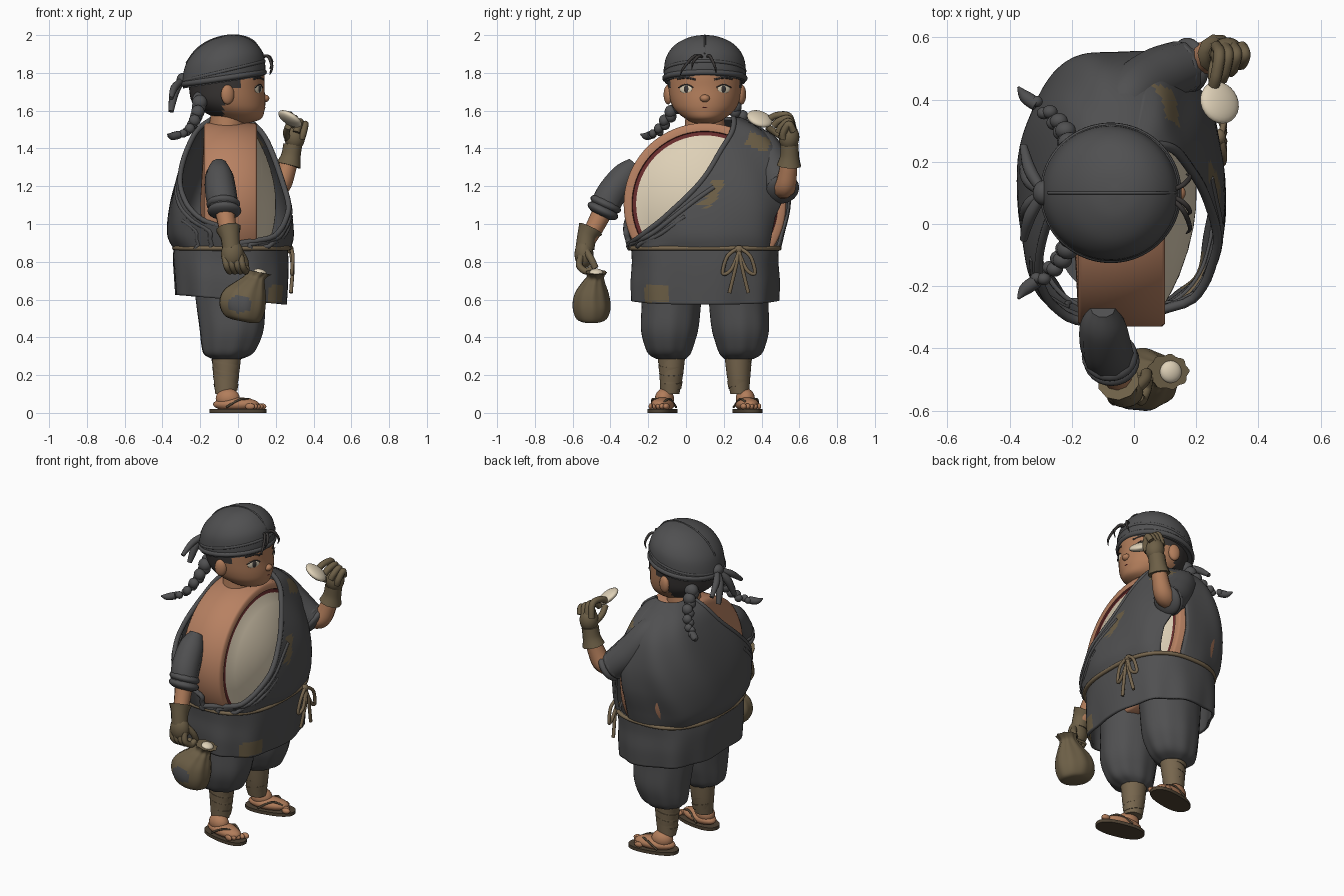
import bpy, bmesh, math
from mathutils import Matrix, Vector, Euler

if "Cube" in bpy.data.objects:
    bpy.data.objects.remove(bpy.data.objects["Cube"])


def material(name, *rgb):
    col = [(c / 255) ** 2.2 for c in rgb] + [1]
    m = bpy.data.materials.new(name)
    m.use_nodes = True
    m.diffuse_color = col
    m.node_tree.nodes["Principled BSDF"].inputs["Base Color"].default_value = col
    return m


CLOTH = material("charcoal_cloth", 81, 81, 82)
HAIR = material("dark_hair", 60, 57, 56)
SKIN = material("skin", 176, 124, 91)
WOOD = material("drum_wood", 182, 128, 98)
CREAM = material("cream_hide", 222, 208, 182)
RED = material("dark_red", 104, 48, 48)
LEATHER = material("olive_leather", 108, 95, 72)
WRAP = material("brown_wrap", 118, 102, 79)
SOLE = material("dark_sole", 80, 69, 55)
MID = 0.1  # body centre line in y


def build(name, verts, faces, mat, thick=0):
    me = bpy.data.meshes.new(name)
    me.from_pydata(verts, [], faces)
    bm = bmesh.new()
    bm.from_mesh(me)
    bmesh.ops.recalc_face_normals(bm, faces=bm.faces)
    bm.to_mesh(me)
    bm.free()
    me.materials.append(mat)
    me.polygons.foreach_set("use_smooth", [True] * len(me.polygons))
    me.set_sharp_from_angle(angle=math.radians(50))
    ob = bpy.data.objects.new(name, me)
    bpy.context.collection.objects.link(ob)
    if thick:
        mod = ob.modifiers.new("thickness", "SOLIDIFY")
        mod.thickness, mod.offset = thick, 0
    return ob


def paint(ob, mat, rule):
    ob.data.materials.append(mat)
    for p in ob.data.polygons:
        if rule(p.center):
            p.material_index = len(ob.data.materials) - 1


def spline(pts, steps, cyclic=False):
    """Smooth curve through points of any dimension."""
    n, out = len(pts), []
    pick = (lambda i: pts[i % n]) if cyclic else (lambda i: pts[min(max(i, 0), n - 1)])
    for i in range(n if cyclic else n - 1):
        for k in range(steps):
            t = k / steps
            out.append([b + t / 2 * (c - a + t * (2 * a - 5 * b + 4 * c - d + t * (3 * (b - c) + d - a)))
                        for a, b, c, d in zip(pick(i - 1), pick(i), pick(i + 1), pick(i + 2))])
    return out if cyclic else out + [list(pts[-1])]


def tube(name, pts, r, mat, cyclic=False, steps=6):
    """Round tube; each point may carry its own radius as a fourth value."""
    cu = bpy.data.curves.new(name, "CURVE")
    cu.dimensions, cu.bevel_depth, cu.bevel_resolution = "3D", 1, 3
    cu.use_fill_caps = True
    path = spline([tuple(p) if len(p) == 4 else (*p, r) for p in pts], steps, cyclic)
    sp = cu.splines.new("POLY")
    sp.points.add(len(path) - 1)
    sp.use_cyclic_u = cyclic
    for p, q in zip(sp.points, path):
        p.co, p.radius = (*q[:3], 1), q[3]
    tmp = bpy.data.objects.new(name, cu)
    me = bpy.data.meshes.new_from_object(tmp)
    bpy.data.objects.remove(tmp)
    me.materials.clear()
    me.materials.append(mat)
    me.polygons.foreach_set("use_smooth", [True] * len(me.polygons))
    ob = bpy.data.objects.new(name, me)
    bpy.context.collection.objects.link(ob)
    return ob


def ball(name, loc, size, mat, rot=(0, 0, 0)):
    bm = bmesh.new()
    bmesh.ops.create_uvsphere(bm, u_segments=24, v_segments=14, radius=1,
                              matrix=Matrix.LocRotScale(Vector(loc), Euler(rot), Vector(size)))
    me = bpy.data.meshes.new(name)
    bm.to_mesh(me)
    bm.free()
    ob = bpy.data.objects.new(name, me)
    bpy.context.collection.objects.link(ob)
    me.materials.append(mat)
    me.polygons.foreach_set("use_smooth", [True] * len(me.polygons))
    return ob


def oval(a, n):
    f = lambda v: math.copysign(abs(v) ** (2 / n), v)
    return f(math.cos(a)), f(math.sin(a))


def loft(name, prof, mat, n=2, seg=48, steps=5, shear=0, wave=0, caps=True, thick=0):
    """Stack of ovals (z, cx, cy, rx, ry)."""
    rings, verts, faces = spline(prof, steps), [], []
    for j, (z, cx, cy, rx, ry) in enumerate(rings):
        for i in range(seg):
            a = math.tau * i / seg
            c, s = oval(a, n)
            w = 1 + wave * math.sin(9 * a + 1) * j / len(rings)
            verts.append((cx + rx * c * w, cy + ry * s * w, z + shear * rx * c))
    for j in range(len(rings) - 1):
        for i in range(seg):
            k, i2 = j * seg, (i + 1) % seg
            faces.append((k + i, k + i2, k + seg + i2, k + seg + i))
    if caps:
        faces += [tuple(range(seg)), tuple(range(len(verts) - seg, len(verts)))]
    return build(name, verts, faces, mat, thick)


# drum torso, turned about the front-back axis
rim = [(-.2, .01, WOOD), (-.18, .38, WOOD), (-.18, .415, WOOD), (-.165, .43, WOOD), (.09, .43, WOOD),
       (.1, .42, WOOD), (.1, .387, RED), (.092, .383, RED), (.096, .364, CREAM)]
rim += [(.096 + .105 * (1 - q * q), .364 * q, CREAM) for q in (.85, .7, .5, .3, .15, .01)]
S = 80
verts = [(x, MID + r * math.cos(math.tau * i / S), 1.105 + r * math.sin(math.tau * i / S))
         for x, r, m in rim for i in range(S)]
faces = [(j * S + i, j * S + (i + 1) % S, (j + 1) * S + (i + 1) % S, (j + 1) * S + i)
         for j in range(len(rim) - 1) for i in range(S)]
drum = build("drum_torso", verts, faces, WOOD)
for m in (RED, CREAM):
    drum.data.materials.append(m)
for k, p in enumerate(drum.data.polygons):
    p.material_index = (WOOD, RED, CREAM).index(rim[k // S][2])

# one-shoulder robe: z, front x, back x, half width, front edge y, back edge y
shape = [(.87, .27, -.33, .39, -.33, -.33), (.95, .285, -.365, .41, -.22, -.34), (1.1, .27, -.355, .447, -.04, -.26),
         (1.25, .23, -.32, .447, .1, -.12), (1.4, .17, -.265, .395, .19, .03), (1.5, .125, -.21, .3, .25, .1),
         (1.56, .06, -.13, .18, .25, .13)]
N, FRONT, BACK, SPLIT, grid = 2.6, 46, 54, 1.24, []
for z, xf, xb, b, yf, yb in spline(shape, 8):
    ang = lambda y: math.asin(math.copysign(min(1, abs(y - MID) / b) ** (N / 2), y - MID))
    a0, a1, row = ang(yf), math.pi - ang(yb), []
    gap = max(0, min(1, (1.24 - z) / .2))  # side slit, closing towards the armpit
    angles = [a0 + (SPLIT - .28 * gap - a0) * i / FRONT for i in range(FRONT + 1)]
    angles += [a1 + (SPLIT + .12 * gap - a1) * (BACK - i) / BACK for i in range(BACK + 1)]
    for a in angles:
        c, s = oval(a, N)
        w = 1 + .014 * math.sin(8 * a + 9 * z)
        row.append(((xf + xb) / 2 + (xf - xb) / 2 * c * w, MID + b * s * w, z))
    grid.append(row)
W = FRONT + BACK + 2
faces = [(j * W + i, j * W + i + 1, (j + 1) * W + i + 1, (j + 1) * W + i)
         for j in range(len(grid) - 1) for i in range(W - 1) if i != FRONT or grid[j][i][2] > 1.23]
robe = build("robe", [v for row in grid for v in row], faces, CLOTH, .014)


def patch(y, z, half_long, half_wide, tilt):
    def rule(p):
        u, v = p.y - y, p.z - z
        c, s = math.cos(tilt), math.sin(tilt)
        return p.x > 0 and abs(u * c + v * s) < half_long and abs(v * c - u * s) < half_wide
    return rule


paint(robe, LEATHER, patch(.14, 1.16, .08, .03, 1.05))
paint(robe, LEATHER, patch(.38, 1.43, .06, .035, -.4))
for c, r, top in ((0, .015, len(grid)), (4, .014, 22), (8, .012, 14)):
    path = [row[c] for row in grid[:top][::-3]] + [row[-1 - c] for row in grid[:top][::3]]
    tube("robe_edge_fold", path, r, CLOTH, steps=3)

# skirt with side notches, rope belt and bow
skirt = loft("skirt", [(.89, -.035, MID, .292, .385), (.8, -.04, MID, .298, .38), (.7, -.04, MID, .293, .385),
                       (.6, -.04, MID, .285, .38)], CLOTH, N, 90, 6, -.09, .025, False, .015)
paint(skirt, LEATHER, patch(-.15, .63, .06, .045, 0))
belt = [(-.032 + .305 * oval(a, N)[0], MID + .395 * oval(a, N)[1], .872)
        for a in [math.tau * i / 40 for i in range(40)]]
tube("rope_belt", belt, .012, WRAP, True, 2)
ball("bow_knot", (.275, .28, .865), (.02, .025, .022), WRAP)
for s in (-1, 1):
    tube("bow_loop", [(.28, .28, .865), (.29, .28 + s * .06, .83), (.285, .28 + s * .085, .74),
                      (.29, .28 + s * .04, .76)], .01, WRAP, True)
    tube("bow_tail", [(.28, .28, .865), (.29, .28 + s * .015, .78), (.28, .28 + s * .05, .635)], .01, WRAP)

# legs, shin wraps, feet and sandals
for s, side in ((-1, "right"), (1, "left")):
    y = lambda d: MID + s * d
    loft(side + "_trouser", [(.8, -.04, y(.17), .2, .17), (.6, -.04, y(.177), .185, .158), (.45, -.035, y(.187), .17, .152),
                             (.36, -.045, y(.19), .15, .13), (.31, -.055, y(.188), .125, .108),
                             (.285, -.06, y(.18), .075, .075)], CLOTH, wave=.04)
    loft(side + "_shin_wrap", [(.31, -.06, y(.175), .078, .072), (.2, -.063, y(.178), .068, .062),
                               (.1, -.065, y(.185), .055, .05)], WRAP)
    for k in range(4):
        z = .13 + .045 * k
        loft(side + "_wrap_band", [(z, -.063, y(.18), .059 + .004 * k, .055 + .004 * k),
                                   (z + .035, -.063, y(.178), .066 + .004 * k, .06 + .004 * k)], WRAP, shear=.2 * s)
    parts = [loft(side + "_sandal", [(0, 0, 0, .152, .072), (.02, 0, 0, .152, .072)], SOLE, 2.4, steps=1),
             ball(side + "_foot", (-.01, 0, .045), (.125, .06, .038), SKIN),
             ball(side + "_ankle", (-.055, 0, .075), (.065, .05, .055), SKIN)]
    for k in range(5):
        parts.append(ball(side + "_toe", (.118 - .011 * k, s * (-.045 + .023 * k), .034),
                          (.026, .017 - .0015 * k, .017), SKIN))
    for e in (-1, 1):
        parts.append(tube(side + "_strap", [(.09, -s * .025, .055), (.03, e * .045, .074), (-.05, e * .064, .03)], .006, SOLE))
    for ob in parts:
        ob.location, ob.rotation_euler = (0, y(.225), 0), (0, 0, s * .2)

# head, hair and face
loft("neck", [(1.48, -.06, MID, .1, .11), (1.6, -.05, MID, .09, .1)], SKIN)
head = loft("head", [(1.53, -.01, MID, .05, .05), (1.555, .005, MID, .115, .1), (1.6, -.025, MID, .165, .155),
                     (1.65, -.05, MID, .195, .182), (1.72, -.06, MID, .2, .195), (1.8, -.07, MID, .21, .2),
                     (1.87, -.07, MID, .19, .19)], SKIN)
paint(head, HAIR, lambda p: p.x < -.08 or (p.z > 1.72 and p.x < .01))
ball("nose", (.142, MID, 1.665), (.024, .026, .02), SKIN)
tube("mouth", [(.129, MID - .035, 1.61), (.141, MID, 1.617), (.129, MID + .035, 1.61)], .004, RED)
for s, side in ((-1, "right"), (1, "left")):
    y = lambda d: MID + s * d
    turn = (0, 0, s * .53)
    ball(side + "_ear", (-.055, y(.195), 1.685), (.036, .022, .052), SKIN, (0, 0, -s * .3))
    ball(side + "_eye_white", (.108, y(.1), 1.715), (.007, .038, .024), CREAM, turn)
    ball(side + "_iris", (.112, y(.098), 1.715), (.007, .017, .02), HAIR, turn)
    tube(side + "_eyelid", [(.13, y(.062), 1.723), (.115, y(.1), 1.739), (.091, y(.14), 1.722)], .003, HAIR)
    tube(side + "_brow", [(.134, y(.05), 1.765), (.112, y(.1), 1.774), (.084, y(.145), 1.768)], .005, HAIR)
    # braid of alternating lobes
    path = spline([(-.2, y(.12), 1.66), (-.22, y(.19), 1.57), (-.27, y(.25), 1.49), (-.35, y(.31), 1.465)], 4)
    for k, p in enumerate(path[:-2]):
        r = .042 - .0022 * k
        ball(side + "_braid", (p[0], p[1] + .01 * (-1) ** k, p[2]), (r, r * .9, r), CLOTH)
    tube(side + "_braid_tip", [(*path[-3], .022), (*path[-1], .02), (-.372, y(.34), 1.475, .004)], 0, CLOTH)
    # head scarf tails
    for dy, dz, r in ((.15, -.1, .02), (.08, -.17, .024)):
        tube(side + "_scarf_tail", [(-.29, MID, 1.765, .015), (-.335, y(dy * .5), 1.765 + dz * .4, r),
                                    (-.355, y(dy), 1.765 + dz, r * .6)], 0, CLOTH)

# head scarf
loft("head_scarf", [(1.75, -.075, MID, .215, .212), (1.8, -.075, MID, .22, .217), (1.88, -.072, MID, .202, .206),
                    (1.945, -.07, MID, .15, .16), (1.985, -.065, MID, .08, .085), (1.998, -.06, MID, .01, .01)],
     CLOTH, shear=.15)
for z, tilt, r in ((1.772, .16, .016), (1.81, .26, .01)):
    tube("scarf_band", [(-.075 + .212 * math.cos(a), MID + .21 * math.sin(a), z + tilt * .2 * math.cos(a))
                        for a in [math.tau * i / 16 for i in range(16)]], r, CLOTH, True)
tube("scarf_seam", [(.132, MID, 1.9), (.082, MID, 1.968), (.015, MID, 1.996), (-.06, MID, 1.997), (-.145, MID, 1.973),
                    (-.22, MID, 1.924), (-.275, MID, 1.85)], .005, CLOTH)
ball("scarf_knot", (-.29, MID, 1.765), (.035, .04, .035), CLOTH)
for dy, z in ((-.13, 1.79), (-.07, 1.82), (.06, 1.8)):
    tube("hair_strand", [(.1, MID, 1.87, .006), (.155, MID + dy * .4, 1.89, .008),
                         (.18, MID + dy * .85, z + .04, .007), (.168, MID + dy, z, .002)], 0, HAIR)

# right arm hanging with a pouch
tube("right_sleeve", [(-.1, -.27, 1.32, .04), (-.1, -.32, 1.26, .073), (-.09, -.395, 1.16, .083), (-.075, -.435, 1.08, .078)],
     0, CLOTH)
for p in ((-.078, -.425, 1.105), (-.072, -.44, 1.07)):
    ball("right_cuff", p, (.09, .088, .035), CLOTH, (-.45, 0, 0))
tube("right_forearm", [(-.075, -.43, 1.09, .055), (-.055, -.485, .98, .048), (-.045, -.52, .92, .045)], 0, SKIN)
tube("right_glove_cuff", [(-.05, -.505, .975, .068), (-.042, -.525, .93, .052), (-.035, -.535, .87, .05)], 0, LEATHER)
ball("right_palm", (-.03, -.54, .84), (.06, .05, .075), LEATHER)
for k in range(4):
    x = -.07 + .028 * k
    tube("right_finger", [(x, -.555, .83), (x + .01, -.565, .78), (x + .025, -.53, .75), (x + .03, -.495, .765)], .018, LEATHER)
tube("right_thumb", [(.005, -.53, .86), (.035, -.5, .81), (.04, -.48, .765)], .019, LEATHER)
pouch = loft("pouch", [(.485, .02, -.5, .05, .04), (.5, .02, -.5, .095, .08), (.56, .02, -.5, .12, .1),
                       (.63, .035, -.5, .11, .09), (.69, .07, -.49, .07, .06), (.72, .09, -.48, .052, .045),
                       (.745, .11, -.475, .065, .055)], LEATHER, shear=-.2, wave=.06)
paint(pouch, CLOTH, lambda p: p.y < -.5 and ((p.x - .01) / .065) ** 2 + ((p.z - .575) / .045) ** 2 < 1)
ball("pouch_filling", (.118, -.475, .742), (.036, .036, .02), CREAM, (0, .3, 0))

# left arm raised with a round cake
tube("left_sleeve", [(-.05, .3, 1.46, .06), (-.02, .4, 1.41, .09), (.07, .465, 1.28, .098), (.16, .505, 1.19, .088)], 0, CLOTH)
for p in ((.15, .5, 1.2), (.18, .512, 1.185)):
    ball("left_cuff", p, (.035, .088, .09), CLOTH, (0, .6, .2))
tube("left_forearm", [(.14, .5, 1.19, .055), (.215, .525, 1.2, .058), (.255, .54, 1.28, .05), (.28, .55, 1.38, .044)], 0, SKIN)
tube("left_glove_cuff", [(.268, .545, 1.31, .066), (.28, .548, 1.36, .052), (.29, .548, 1.42, .05)], 0, LEATHER)
ball("left_palm", (.3, .545, 1.46), (.055, .055, .07), LEATHER)
for k in range(4):
    x = .265 + .027 * k
    tube("left_finger", [(x, .57, 1.49), (x + .01, .545, 1.57 - .014 * k), (x, .48 + .012 * k, 1.575 - .03 * k),
                         (x - .01, .44 + .025 * k, 1.555 - .035 * k)], .019, LEATHER)
tube("left_thumb", [(.265, .53, 1.45), (.255, .48, 1.48), (.265, .43, 1.515)], .018, LEATHER)
ball("round_cake", (.275, .39, 1.557), (.07, .07, .026), CREAM, (-.3, .55, 0))
